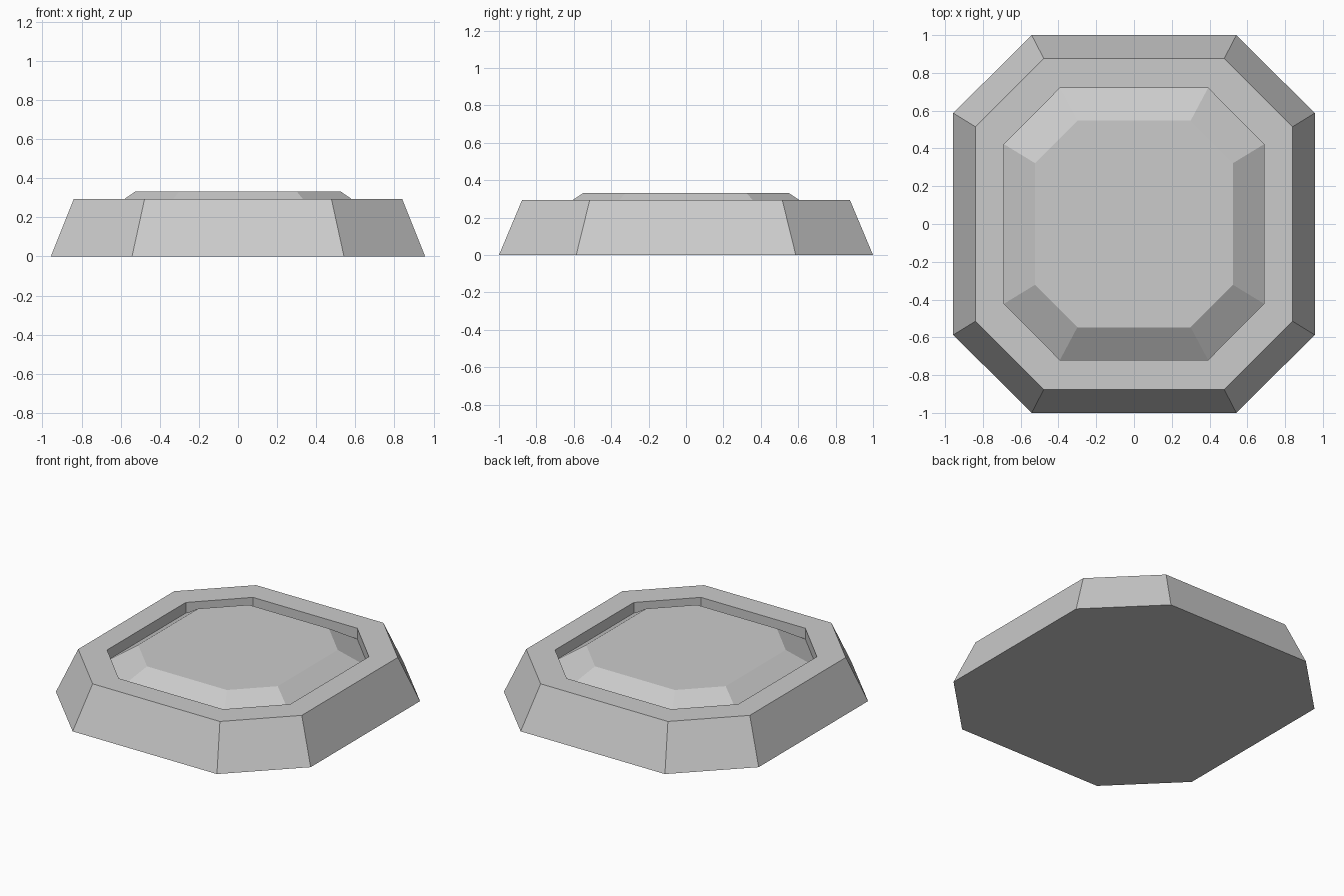
import bpy
import bmesh

cube = bpy.data.objects.get("Cube")
if cube:
    bpy.data.objects.remove(cube, do_unlink=True)

grey = bpy.data.materials.new("plain_grey")
grey.use_nodes = True
colour = (0.6, 0.6, 0.6, 1)
grey.diffuse_color = colour
grey.node_tree.nodes["Principled BSDF"].inputs["Base Color"].default_value = colour


def octagon(bm, half_x, half_y, flat_x, flat_y, z):
    """Ring of a rectangle with cut corners, counter-clockwise."""
    quarter = [(half_x, flat_y), (flat_x, half_y)]
    points = quarter + [(-x, y) for x, y in reversed(quarter)]
    points += [(-x, -y) for x, y in points]
    return [bm.verts.new((x, y, z)) for x, y in points]


def loft(name, rings, cap_start=False, cap_end=False):
    """Join successive octagon rings with flat faces."""
    bm = bmesh.new()
    loops = [octagon(bm, *ring) for ring in rings]
    for low, high in zip(loops, loops[1:]):
        for i in range(len(low)):
            j = (i + 1) % len(low)
            bm.faces.new((low[i], low[j], high[j], high[i]))
    if cap_start:
        bm.faces.new(loops[0][::-1])
    if cap_end:
        bm.faces.new(loops[-1])
    mesh = bpy.data.meshes.new(name)
    bm.to_mesh(mesh)
    bm.free()
    mesh.materials.append(grey)
    obj = bpy.data.objects.new(name, mesh)
    bpy.context.collection.objects.link(obj)
    return obj


RIM_Z, SEAT_Z, TOP_Z = 0.293, 0.22, 0.333
opening = (0.688, 0.72, 0.392, 0.422)

# Sloped outer frame with a flat rim and a straight-walled opening
loft("frame", [
    (0.957, 1.0, 0.542, 0.587, 0),
    (0.84, 0.877, 0.478, 0.515, RIM_Z),
    (*opening, RIM_Z),
    (*opening, SEAT_Z),
], cap_start=True)

# Bevelled panel set into the opening, rising just above the rim
loft("panel", [
    (*opening, SEAT_Z),
    (0.524, 0.547, 0.3, 0.322, TOP_Z),
], cap_end=True)
